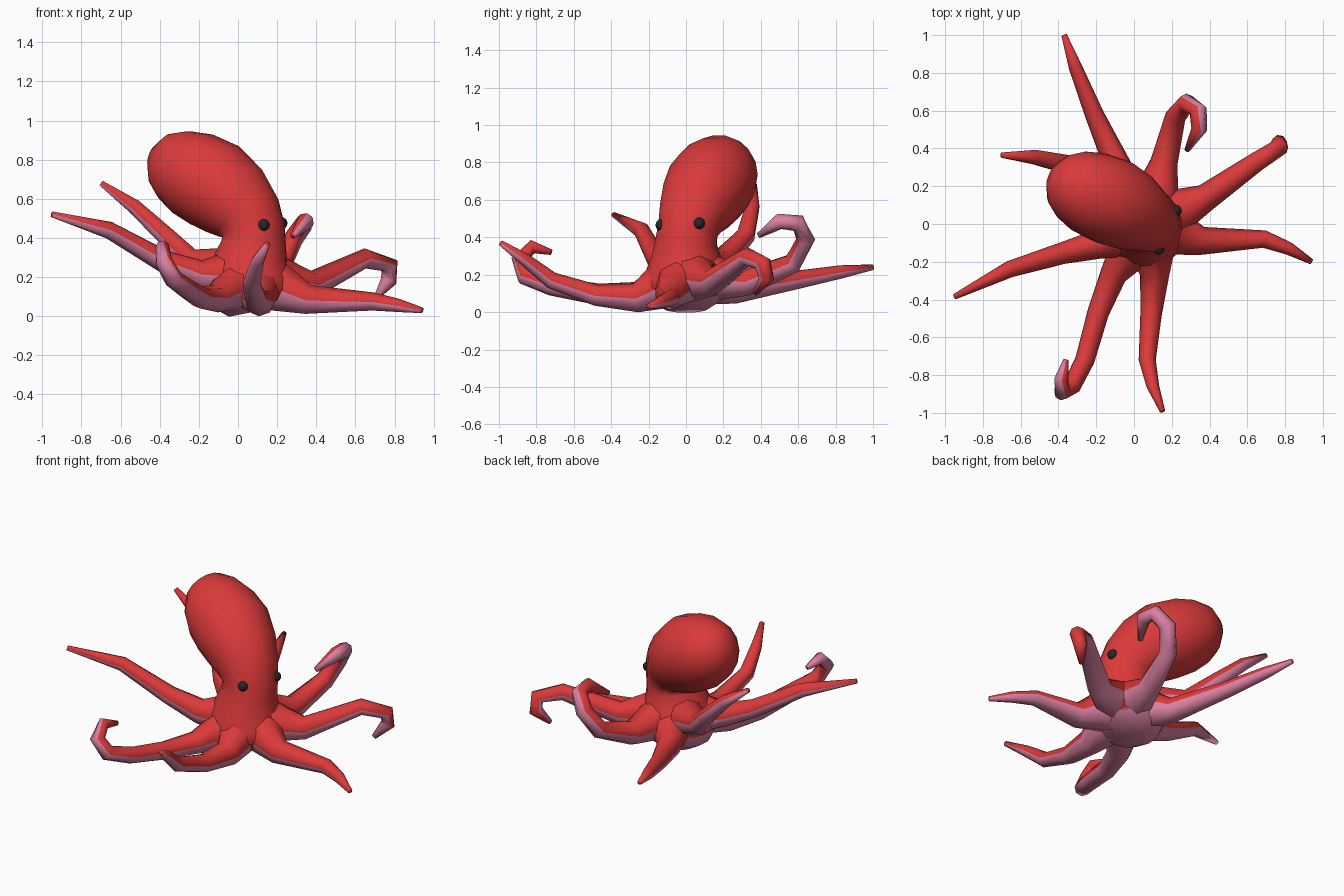
import bpy, bmesh, math
from mathutils import Vector

cube = bpy.data.objects.get("Cube")
if cube:
    bpy.data.objects.remove(cube, do_unlink=True)


def material(name, color):
    m = bpy.data.materials.new(name)
    m.use_nodes = True
    m.diffuse_color = (*color, 1)
    m.node_tree.nodes["Principled BSDF"].inputs["Base Color"].default_value = (*color, 1)
    return m


red = material("red skin", (0.71, 0.042, 0.042))
pink = material("pink underside", (0.70, 0.22, 0.36))
black = material("black eye", (0.02, 0.02, 0.025))


def finish(bm, name, mats):
    bmesh.ops.recalc_face_normals(bm, faces=bm.faces)
    mesh = bpy.data.meshes.new(name)
    bm.to_mesh(mesh)
    bm.free()
    for m in mats:
        mesh.materials.append(m)
    obj = bpy.data.objects.new(name, mesh)
    bpy.context.collection.objects.link(obj)
    for p in mesh.polygons:
        p.use_smooth = True
    return obj


def loft(name, points, radii, up, sides, is_pink):
    """Tube along a path; the section frame is carried along without twist."""
    pts = [Vector(p) for p in points]
    bm = bmesh.new()
    rings = []
    up = Vector(up)
    for i, p in enumerate(pts):
        tangent = Vector()
        if i:
            tangent += (p - pts[i - 1]).normalized()
        if i < len(pts) - 1:
            tangent += (pts[i + 1] - p).normalized()
        tangent.normalize()
        up = (up - tangent * up.dot(tangent)).normalized()
        side = tangent.cross(up)
        ring = []
        for k in range(sides):
            a = math.tau * k / sides
            ring.append(bm.verts.new(p + radii[i] * (side * math.cos(a) + up * math.sin(a))))
        rings.append(ring)
    for low, high in zip(rings, rings[1:]):
        for k in range(sides):
            n = (k + 1) % sides
            f = bm.faces.new((low[k], low[n], high[n], high[k]))
            height = math.sin(math.tau * (k + 0.5) / sides)
            f.material_index = int(is_pink(height, f.calc_center_median()))
    for ring in (rings[0], rings[-1]):
        f = bm.faces.new(ring)
        f.material_index = int(is_pink(0, f.calc_center_median()))
    return finish(bm, name, (red, pink))


# Skirt, neck and mantle, leaning back
mantle = [
    (0.07, 0.0, 0.02, 0.12), (0.06, 0.0, 0.07, 0.2), (0.06, 0.0, 0.13, 0.235),
    (0.06, 0.0, 0.2, 0.225), (0.065, 0.0, 0.29, 0.19), (0.08, 0.0, 0.37, 0.167),
    (0.08, 0.01, 0.44, 0.163), (0.05, 0.03, 0.51, 0.182), (-0.02, 0.07, 0.59, 0.214),
    (-0.12, 0.12, 0.67, 0.235), (-0.23, 0.165, 0.727, 0.225), (-0.32, 0.205, 0.77, 0.192),
    (-0.39, 0.235, 0.80, 0.14), (-0.435, 0.255, 0.815, 0.06),
]
loft("head_and_mantle", [p[:3] for p in mantle], [p[3] for p in mantle],
     (0.8, -0.6, 0), 16, lambda h, c: c.z < 0.105)

# Arms: each path runs from the hub to the tip; the flag marks plump curled ends
hub = Vector((0.08, 0.0, 0.2))
arms = {
    "left_arm": (False, [(0.36, -0.09, 0.085), (0.69, -0.08, 0.075), (0.82, -0.13, 0.055), (0.94, -0.2, 0.03)]),
    "back_left_arm": (True, [(0.38, 0.14, 0.16), (0.65, 0.33, 0.295), (0.775, 0.41, 0.26),
                             (0.77, 0.43, 0.18), (0.71, 0.37, 0.10)]),
    "back_curled_arm": (True, [(0.16, 0.33, 0.16), (0.22, 0.57, 0.26), (0.28, 0.64, 0.39),
                               (0.34, 0.60, 0.475), (0.345, 0.5, 0.485), (0.28, 0.39, 0.41)]),
    "back_long_arm": (False, [(-0.07, 0.27, 0.12), (-0.21, 0.58, 0.17), (-0.31, 0.83, 0.215), (-0.37, 1.0, 0.24)]),
    "back_right_arm": (False, [(-0.24, 0.2, 0.28), (-0.37, 0.32, 0.41), (-0.53, 0.355, 0.56), (-0.7, 0.365, 0.68)]),
    "right_arm": (False, [(-0.2, -0.11, 0.21), (-0.38, -0.155, 0.28), (-0.66, -0.24, 0.44), (-0.95, -0.385, 0.52)]),
    "front_curled_arm": (True, [(-0.11, -0.27, 0.09), (-0.19, -0.47, 0.095), (-0.26, -0.72, 0.14),
                                (-0.33, -0.86, 0.19), (-0.38, -0.89, 0.28), (-0.385, -0.82, 0.35),
                                (-0.36, -0.72, 0.32)]),
    "front_arm": (False, [(0.11, -0.27, 0.075), (0.09, -0.48, 0.09), (0.07, -0.72, 0.17),
                          (0.10, -0.86, 0.28), (0.15, -0.99, 0.37)]),
}


def arm_radius(dist, total, plump):
    profile = [(0, 0.15), (0.15, 0.125), (0.3, 0.077), (0.44, 0.06),
               (total * 0.8, 0.047 if plump else 0.04),
               (total * 0.9, 0.042 if plump else 0.028), (total, 0.015)]
    for (d0, r0), (d1, r1) in zip(profile, profile[1:]):
        if dist <= d1:
            return r0 + (r1 - r0) * (dist - d0) / (d1 - d0)
    return profile[-1][1]


for name, (plump, path) in arms.items():
    first = Vector(path[0])
    pts = [hub, hub.lerp(first, 0.5)] + [Vector(p) for p in path]
    dist = [0]
    for a, b in zip(pts, pts[1:]):
        dist.append(dist[-1] + (b - a).length)
    loft(name, pts, [arm_radius(d, dist[-1], plump) for d in dist], (0, 0, 1), 8,
         lambda h, c: h < 0)

# Eyes
for name, pos in (("right_eye", (0.13, -0.132, 0.465)), ("left_eye", (0.222, 0.07, 0.475))):
    bm = bmesh.new()
    bmesh.ops.create_uvsphere(bm, u_segments=12, v_segments=8, radius=0.031)
    bmesh.ops.translate(bm, verts=bm.verts, vec=pos)
    finish(bm, name, (black,))
